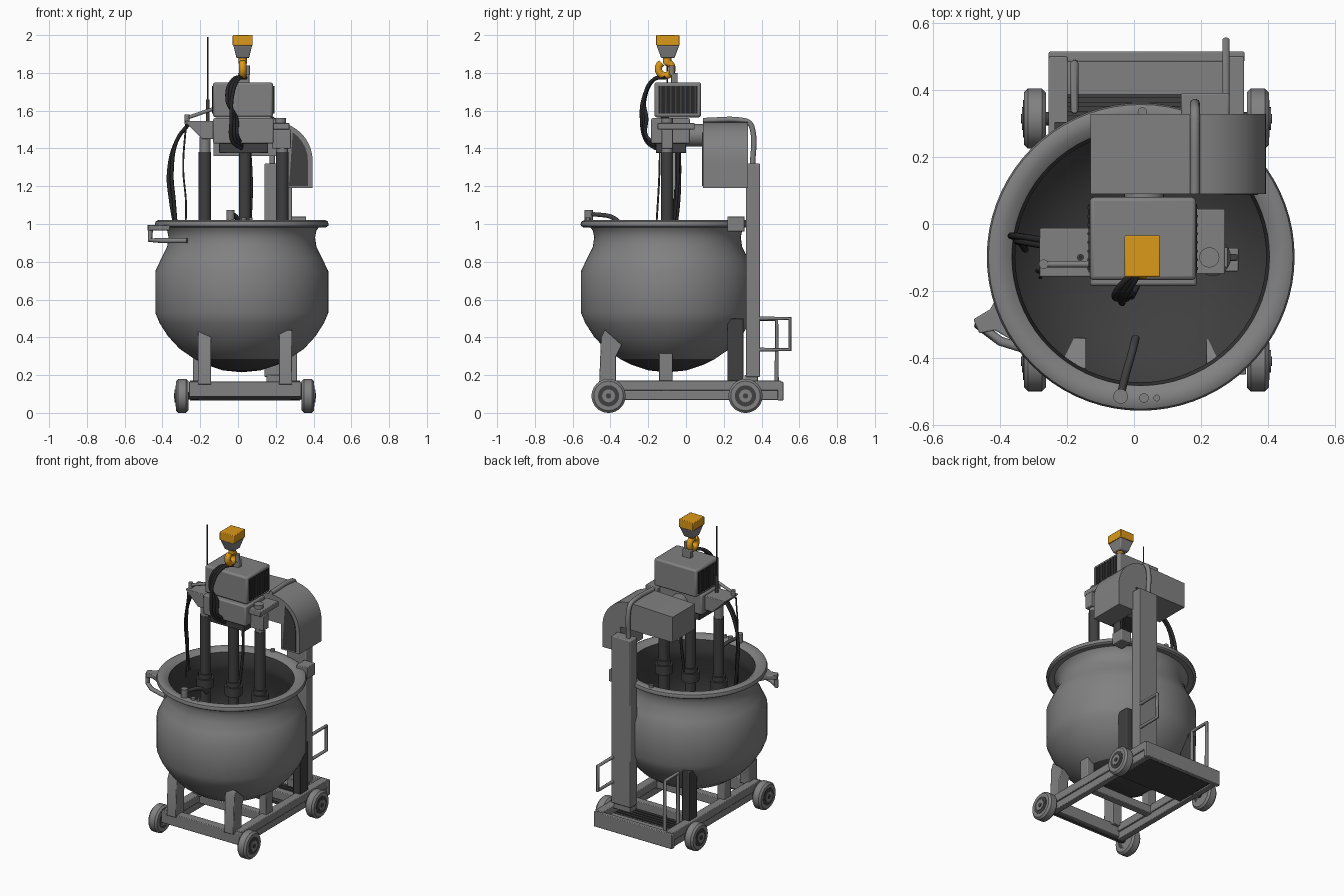
import bpy, bmesh, math
from mathutils import Vector

if "Cube" in bpy.data.objects:
    bpy.data.objects.remove(bpy.data.objects["Cube"])


def material(name, c):
    m = bpy.data.materials.new(name)
    m.diffuse_color = (*c, 1)
    m.use_nodes = True
    m.node_tree.nodes["Principled BSDF"].inputs["Base Color"].default_value = m.diffuse_color
    return m


GREY = material("painted grey", (0.22, 0.22, 0.22))
DARK = material("dark steel", (0.05, 0.05, 0.05))
BLACK = material("black rubber", (0.02, 0.02, 0.022))
ORANGE = material("hoist orange", (0.72, 0.32, 0.01))


def finish(name, bm, *mats, bevel=0):
    bmesh.ops.recalc_face_normals(bm, faces=bm.faces)
    me = bpy.data.meshes.new(name)
    bm.to_mesh(me)
    bm.free()
    ob = bpy.data.objects.new(name, me)
    bpy.context.collection.objects.link(ob)
    for m in mats:
        me.materials.append(m)
    if bevel:
        b = ob.modifiers.new("bevel", 'BEVEL')
        b.width, b.segments = bevel, 2
    bpy.ops.object.select_all(action='DESELECT')
    bpy.context.view_layer.objects.active = ob
    ob.select_set(True)
    bpy.ops.object.shade_smooth_by_angle(angle=math.radians(35))
    return ob


def prism(name, pts, axis, a, b, mat, bevel=0):
    """Extrude a 2D outline along axis (x: yz, y: xz, z: xy)."""
    bm = bmesh.new()
    place = {'x': lambda p, t: (t, *p), 'y': lambda p, t: (p[0], t, p[1]), 'z': lambda p, t: (*p, t)}[axis]
    r0, r1 = ([bm.verts.new(place(p, t)) for p in pts] for t in (a, b))
    bm.faces.new(r0)
    bm.faces.new(r1)
    for i in range(len(pts)):
        j = (i + 1) % len(pts)
        bm.faces.new((r0[i], r0[j], r1[j], r1[i]))
    return finish(name, bm, mat, bevel=bevel)


def box(name, x0, x1, y0, y1, z0, z1, mat=GREY, bevel=0.004):
    return prism(name, [(x0, y0), (x1, y0), (x1, y1), (x0, y1)], 'z', z0, z1, mat, bevel)


def rod(name, p, q, r, mat=GREY, r2=None, n=24):
    p, q = Vector(p), Vector(q)
    bm = bmesh.new()
    bmesh.ops.create_cone(bm, cap_ends=True, segments=n, radius1=r, radius2=r if r2 is None else r2,
                          depth=(q - p).length)
    rot = (q - p).to_track_quat('Z', 'Y').to_matrix()
    for v in bm.verts:
        v.co = rot @ v.co + (p + q) / 2
    return finish(name, bm, mat)


def tube(name, pts, r, mat=GREY, smooth=True):
    cu = bpy.data.curves.new(name, 'CURVE')
    cu.dimensions, cu.bevel_depth, cu.bevel_resolution, cu.use_fill_caps = '3D', r, 3, True
    s = cu.splines.new('BEZIER' if smooth else 'POLY')
    ps = s.bezier_points if smooth else s.points
    ps.add(len(pts) - 1)
    for bp, co in zip(ps, pts):
        bp.co = co if smooth else (*co, 1)
        if smooth:
            bp.handle_left_type = bp.handle_right_type = 'AUTO'
    ob = bpy.data.objects.new(name, cu)
    bpy.context.collection.objects.link(ob)
    cu.materials.append(mat)
    bpy.ops.object.select_all(action='DESELECT')
    bpy.context.view_layer.objects.active = ob
    ob.select_set(True)
    bpy.ops.object.convert(target='MESH')
    bpy.ops.object.shade_smooth_by_angle(angle=math.radians(50))


def lathe(name, prof, cx, cy, mats, n=72):
    """Spin (radius, z, material) rows; material belongs to the band above the row."""
    bm = bmesh.new()
    rings = [[bm.verts.new((cx + r * math.cos(2 * math.pi * i / n), cy + r * math.sin(2 * math.pi * i / n), z))
              for i in range(n)] for r, z, _ in prof]
    for k in range(len(prof) - 1):
        for i in range(n):
            j = (i + 1) % n
            f = bm.faces.new((rings[k][i], rings[k][j], rings[k + 1][j], rings[k + 1][i]))
            f.material_index = prof[k][2]
    bmesh.ops.remove_doubles(bm, verts=bm.verts, dist=1e-5)
    return finish(name, bm, *mats)


# Kettle with dark underside and dark inside
CX, CY = 0.02, -0.098
lathe("kettle", [(0, .215, 1), (.1, .225, 1), (.19, .255, 1), (.25, .285, 0), (.33, .34, 0), (.39, .405, 0),
                 (.435, .475, 0), (.458, .53, 0), (.458, .75, 0), (.425, .82, 0), (.395, .88, 0), (.388, .93, 0),
                 (.395, .965, 0), (.41, .985, 0), (.445, .982, 0), (.458, .99, 0), (.46, 1.0, 0), (.455, 1.014, 0),
                 (.44, 1.021, 0), (.41, 1.018, 0), (.385, 1.0, 1), (.375, .93, 1), (.38, .88, 1), (.44, .75, 1),
                 (.44, .53, 1), (.375, .41, 1), (.24, .3, 1), (0, .24, 1)], CX, CY, (GREY, DARK))
# Tilting handle at the left of the kettle
prism("handle_plate", [(-.40, -.2), (-.43, -.255), (-.48, -.285), (-.462, -.327), (-.415, -.318), (-.36, -.35)],
      'z', .965, .995, GREY, .004)
tube("handle_loop", [(-.462, -.3, .985), (-.466, -.3, .915), (-.40, -.35, .912), (-.27, -.39, .912)], .014, smooth=False)
# Rim lugs and filler spout
box("rim_lug", .28, .36, .22, .31, .96, 1.04)
rod("spout_knob", (-.04, -.515, 1.0), (-.04, -.515, 1.075), .022)
tube("spout_pipe", [(-.04, -.515, 1.05), (-.03, -.47, 1.05), (-.005, -.38, 1.03), (.005, -.34, .99)], .012, DARK)
for i, (x, r) in enumerate(((.03, .014), (.068, .01))):
    rod(f"rim_bolt_{i}", (x, -.52, 1.0), (x, -.52, 1.035), r)
rod("rim_bolt_back", (.025, .335, 1.0), (.025, .335, 1.035), .014)

# Wagon frame
MX = .037
for s in (-1, 1):
    side = "left" if s < 0 else "right"
    a, b = sorted((MX + s * .235, MX + s * .292))
    box(f"upper_rail_{side}", a, b, -.43, .5, .118, .172)
    box(f"lower_rail_{side}", a + .008, b - .008, -.4, .51, .068, .118)
    # Front, middle and rear kettle legs
    a, b = sorted((MX + s * .18, MX + s * .25))
    prism(f"front_leg_{side}", [(-.46, .15), (-.37, .15), (-.37, .3), (-.34, .36), (-.43, .44), (-.45, .4)],
          'x', a, b, GREY, .004)
    a, b = sorted((MX + s * .22, MX + s * .275))
    box(f"middle_leg_{side}", a, b, -.142, -.072, .16, .37)
    box(f"rear_leg_{side}", a, b, .22, .305, .16, .5, DARK)
    # Wheels
    for y, pos in ((-.41, "front"), (.315, "rear")):
        x0, x1 = MX + s * .3, MX + s * .366
        w = rod(f"{pos}_wheel_{side}", (x0, y, .09), (x1, y, .09), .09, GREY, n=40)
        w.modifiers.new("round", 'BEVEL').width = .012
        rod(f"{pos}_rim_{side}", (x0, y, .09), (x1 + s * .002, y, .09), .056, DARK)
        rod(f"{pos}_hub_{side}", (x0, y, .09), (x1 + s * .006, y, .09), .034, GREY)
        rod(f"{pos}_cap_{side}", (x1, y, .09), (x1 + s * .009, y, .09), .014, DARK)
for y in (-.41, .315):
    rod("axle", (MX - .31, y, .09), (MX + .31, y, .09), .02, DARK)
box("front_beam", -.26, .335, -.45, -.39, .085, .165)
box("middle_beam", -.25, .32, -.13, -.08, .11, .165)
box("rear_beam", -.25, .32, .19, .24, .11, .165)
box("rear_bumper", -.255, .33, .485, .515, .065, .165)
box("rear_deck", -.2, .28, .385, .49, .09, .125)
for i in range(5):
    y = .25 + i * .028
    box(f"deck_slat_{i}", -.2, .28, y, y + .018, .1, .12, DARK, 0)
box("deck_pan", -.2, .28, .2, .48, .07, .088, DARK, 0)

# Column and push handles
box("column", .14, .285, .318, .392, .19, 1.32, bevel=.006)
box("column_foot", .15, .275, .31, .38, .15, .2)
tube("column_handle", [(.275, .385, .335), (.275, .55, .335), (.275, .55, .5), (.275, .385, .5)], .011, smooth=False)
tube("push_handle", [(-.178, .48, .15), (-.178, .48, .495), (-.178, .34, .495), (-.178, .34, .15)], .012, smooth=False)

# Elbow shaped cable housing
arc = [(.19 + .205 * math.sin(t), 1.335 + .205 * math.cos(t)) for t in (math.pi / 2 * i / 10 for i in range(11))]
prism("cable_housing", [(-.13, 1.36), (-.13, 1.53)] + arc + [(.395, 1.19), (.26, 1.19), (.26, 1.36)],
      'y', .09, .328, GREY)
inner = [(.19 + .18 * math.sin(t), 1.335 + .18 * math.cos(t)) for t in (math.pi / 2 * i / 8 for i in range(3, 9))]
prism("housing_front_panel", inner + [(.37, 1.2), (.27, 1.2)], 'y', .086, .091, DARK)
tube("arm_pipe", [(.182, .352, 1.3), (.182, .352, 1.5), (.182, .335, 1.535), (.182, .3, 1.548), (.182, .09, 1.548)], .015)
rod("arm_coupling", (.03, .0, 1.47), (.03, .1, 1.47), .06, GREY)

# Motor with vents
box("motor_housing", -.132, .185, -.168, .08, 1.565, 1.75, bevel=.012)
box("gear_housing", -.132, .188, -.185, .02, 1.425, 1.56, bevel=.008)
box("gear_base", -.1, .16, -.16, .0, 1.375, 1.43, DARK)
for x in (.185, -.1355):
    box("vent_panel", x, x + .003, -.145, .06, 1.585, 1.73, BLACK, 0)
    for i in range(8):
        y = -.137 + i * .026
        box("vent_slat", x - .003, x + .007, y, y + .008, 1.585, 1.73, DARK, 0)
box("lifting_eye", .0, .06, -.08, -.045, 1.74, 1.8)

# Cross beam and shafts
prism("left_gusset", [(-.285, 1.545), (-.13, 1.545), (-.13, 1.45), (-.19, 1.45)], 'y', -.158, -.012, GREY, .004)
box("right_bracket", .18, .272, -.15, .045, 1.5, 1.535)
box("right_arm", .18, .28, -.13, -.07, 1.4, 1.5)
rod("right_knob", (.225, -.1, 1.53), (.225, -.1, 1.56), .03)
tube("brace", [(-.275, -.12, 1.56), (-.13, -.12, 1.61)], .01, smooth=False)
rod("left_knob", (-.27, -.12, 1.53), (-.27, -.12, 1.58), .014)
for i, x in enumerate((-.175, .037, .235)):
    rod(f"shaft_{i}", (x, -.1, .4), (x, -.1, 1.38), .033, DARK)
    rod(f"shaft_head_{i}", (x, -.1, 1.37), (x, -.1, 1.46), .03, GREY)
    rod(f"shaft_collar_{i}", (x, -.1, .9), (x, -.1, .96), .055, DARK)
    rod(f"shaft_nut_{i}", (x, -.1, .96), (x, -.1, .99), .043, DARK)
    box(f"mixing_paddle_{i}", x - .075, x + .075, -.11, -.09, .4, .6, DARK)

# Hoist block and hook
prism("hoist_cap", [(-.028, -.158), (.078, -.158), (.078, -.034), (-.028, -.034)], 'z', 1.945, 2.0, ORANGE, .004)
bm = bmesh.new()
lo, hi = ([bm.verts.new((.025 + sx * w, -.096 + sy * d, z)) for sx, sy in ((-1, -1), (1, -1), (1, 1), (-1, 1))]
          for w, d, z in ((.033, .035, 1.878), (.05, .06, 1.946)))
bm.faces.new(lo)
bm.faces.new(hi)
for i in range(4):
    bm.faces.new((lo[i], lo[i - 1], hi[i - 1], hi[i]))
finish("hoist_block", bm, GREY, bevel=.006)
rod("hook_shank", (.025, -.1, 1.85), (.025, -.1, 1.885), .022, ORANGE)
tube("hook", [(.025, -.11 + .036 * math.sin(t), 1.822 + .036 * math.cos(t)) for t in
              (math.radians(a) for a in range(0, 331, 30))], .02, ORANGE)
rod("hook_latch", (.05, -.075, 1.79), (.05, -.075, 1.84), .014, GREY)

# Hoses, cables and aerial
for i in range(3):
    d = i * .013
    tube(f"front_hose_{i}", [(.03 + d / 2, -.11, 1.775), (.0 - d, -.17, 1.765), (-.03 - d, -.22, 1.68 - d),
                             (-.035 + d, -.235 + d, 1.56), (-.03 + d, -.21, 1.44 + d), (.02, -.16, 1.4 + d)], .01, BLACK)
for i in range(2):
    d = i * .016
    tube(f"left_hose_{i}", [(-.26, -.05 - d, 1.53), (-.32, -.04 - d, 1.45), (-.366 + d, -.035 - d, 1.28),
                            (-.355 + d, -.04 - d, 1.12), (-.325, -.06 - d, .95)], .01, BLACK)
tube("thin_cable", [(-.275, -.14, 1.53), (-.29, -.14, 1.3), (-.275, -.15, 1.1), (-.28, -.16, .95)], .005, DARK)
tube("shaft_cable", [(.06, -.04, 1.42), (.07, -.045, 1.2), (.06, -.07, .95)], .009, BLACK)
rod("aerial", (-.16, -.1, 1.53), (-.16, -.1, 1.99), .004, DARK, n=8)
rod("aerial_base", (-.16, -.1, 1.53), (-.16, -.1, 1.66), .01, DARK, n=12)
